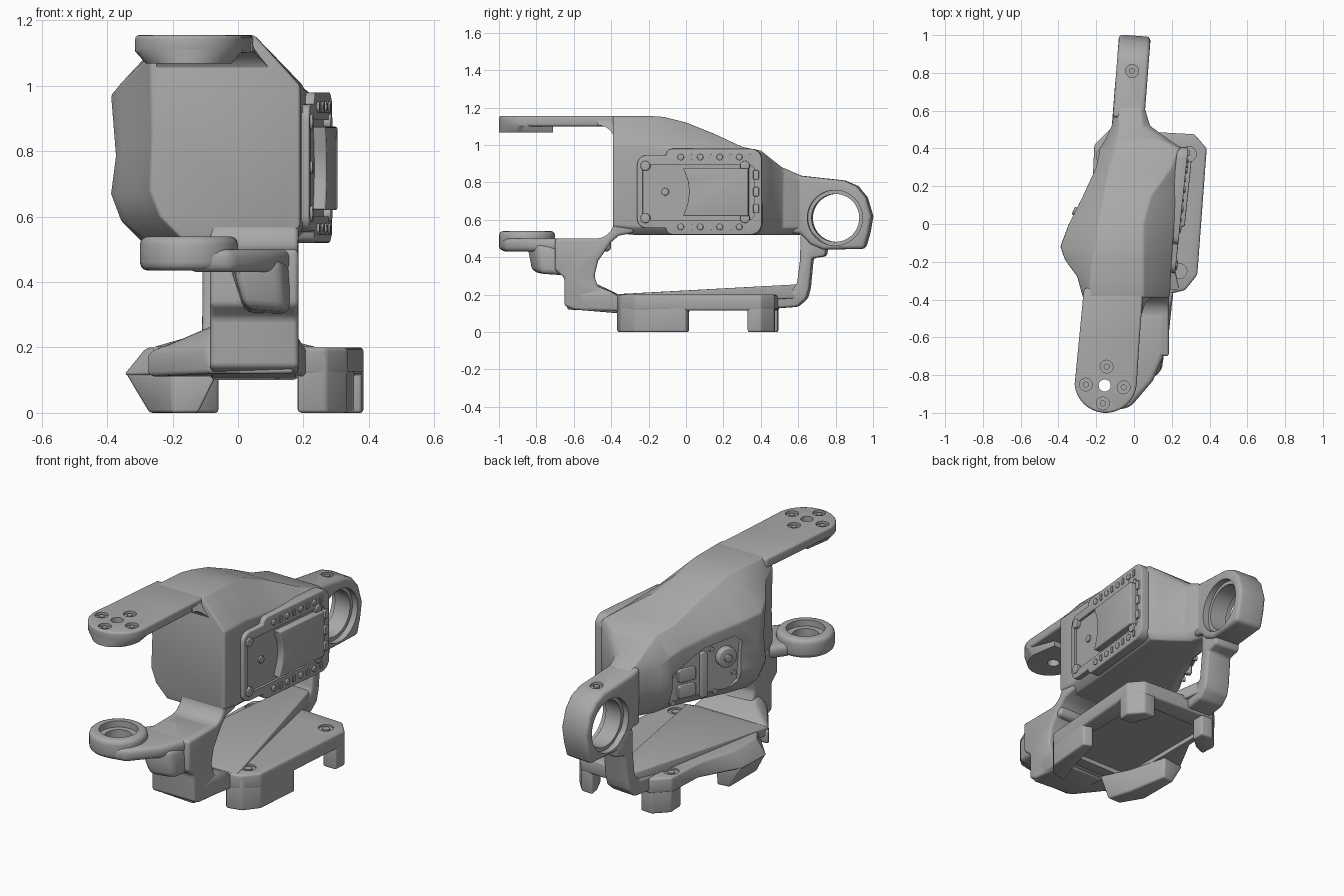
import bpy, bmesh, math
from mathutils import Matrix, Vector

if "Cube" in bpy.data.objects:
    bpy.data.objects.remove(bpy.data.objects["Cube"])

grey = bpy.data.materials.new("satin grey")
grey.use_nodes = True
COLOUR = (0.4, 0.4, 0.4, 1)
grey.diffuse_color = COLOUR
grey.node_tree.nodes["Principled BSDF"].inputs["Base Color"].default_value = COLOUR


def apply(obj, kind, **settings):
    mod = obj.modifiers.new(kind, kind)
    for key, value in settings.items():
        setattr(mod, key, value)
    bpy.ops.object.select_all(action='DESELECT')
    bpy.context.view_layer.objects.active = obj
    obj.select_set(True)
    bpy.ops.object.modifier_apply(modifier=mod.name)


def shade(obj):
    bpy.ops.object.select_all(action='DESELECT')
    bpy.context.view_layer.objects.active = obj
    obj.select_set(True)
    bpy.ops.object.shade_smooth_by_angle(angle=math.radians(35))


def loft(name, rings, bevel=0, frame=None):
    """Skin matching rings of points and cap both ends."""
    bm = bmesh.new()
    rows = [[bm.verts.new(p) for p in ring] for ring in rings]
    for a, b in zip(rows, rows[1:]):
        for i in range(len(a)):
            j = (i + 1) % len(a)
            bm.faces.new((a[i], a[j], b[j], b[i]))
    bm.faces.new(rows[0][::-1])
    bm.faces.new(rows[-1])
    bmesh.ops.recalc_face_normals(bm, faces=bm.faces)
    if frame:
        bm.transform(frame)
    mesh = bpy.data.meshes.new(name)
    bm.to_mesh(mesh)
    bm.free()
    mesh.materials.append(grey)
    obj = bpy.data.objects.new(name, mesh)
    bpy.context.collection.objects.link(obj)
    if bevel:
        apply(obj, 'BEVEL', width=bevel, segments=3, limit_method='ANGLE',
              angle_limit=math.radians(32))
    shade(obj)
    return obj


def prism(name, pts, lo, hi, bevel=0, frame=None):
    return loft(name, [[(u, v, w) for u, v in pts] for w in (lo, hi)], bevel, frame)


def arc(u, v, r, start=0, end=360, n=32):
    full = abs(end - start) == 360
    angles = [math.radians(start + (end - start) * i / (n if full else n - 1)) for i in range(n)]
    return [(u + r * math.cos(a), v + r * math.sin(a)) for a in angles]


def rounded(u0, v0, u1, v1, r):
    return (arc(u1 - r, v1 - r, r, 0, 90, 6) + arc(u0 + r, v1 - r, r, 90, 180, 6)
            + arc(u0 + r, v0 + r, r, 180, 270, 6) + arc(u1 - r, v0 + r, r, 270, 360, 6))


def cut(obj, pts, lo, hi, frame=None):
    tool = prism("cutter", pts, lo, hi, 0, frame)
    tool.hide_render = True
    apply(obj, 'BOOLEAN', operation='DIFFERENCE', solver='EXACT', object=tool)
    bpy.data.objects.remove(tool)
    shade(obj)


def sideways(degrees=0, origin=(0, 0, 0)):
    """Local u, v, w become world y, z, x, turned about z."""
    swap = Matrix(((0, 0, 1, 0), (1, 0, 0, 0), (0, 1, 0, 0), (0, 0, 0, 1)))
    return Matrix.Translation(Vector(origin)) @ Matrix.Rotation(math.radians(degrees), 4, 'Z') @ swap


SIDE = sideways()

# Main body: y, left, right, bottom, top, ridge left, ridge right, both shoulders
stations = [
    (-.39, -.27, .19, .53, 1.155, -.24, .05, 1.0, 1.09),
    (-.28, -.3, .195, .52, 1.155, -.23, .05, 1.0, 1.06),
    (-.19, -.365, .2, .52, 1.155, -.22, .05, 1.0, 1.0),
    (-.12, -.39, .205, .52, 1.15, -.2, .05, .99, .97),
    (0, -.345, .215, .52, 1.12, -.19, .05, .98, .95),
    (.15, -.27, .23, .52, 1.06, -.16, .09, .97, .92),
    (.3, -.2, .245, .52, .99, -.13, .2, .96, .88),
    (.4, -.18, .255, .52, .97, -.1, .235, .945, .86),
    (.45, -.15, .18, .52, .93, -.09, .14, .9, .82),
    (.52, -.118, .085, .52, .875, -.08, .05, .845, .8),
    (.62, -.1, .055, .52, .835, -.08, .04, .81, .79)]
rings = []
for y, left, right, low, top, tl, tr, sr, sl in stations:
    mid = (low + sl) / 2
    waist = left + .08 * max(0, -left - .2)
    rings.append([(x, y, z) for x, z in (
        (tl, top), (tr, top), (right, sr), (right, low + .04), (right - .04, low),
        (left + .1, low), (left + .03, low + .07), (left, low + .15), (waist, mid + .04), (left, sl))])
body = loft("body_shell", rings, .02)

# Servo pocket in the right flank
flank = sideways(155, (-.276, .14, 0))
pocket = [(-.26, .545), (.05, .545), (.15, .62), (.165, .84), (.12, .88), (-.06, .85),
          (-.2, .775), (-.26, .75)]
cut(body, pocket, -.035, .2, flank)
prism("servo_horn", arc(.08, .765, .055), -.05, .0, .006, flank)
prism("servo_hub", arc(.08, .765, .022, n=16), -.02, .012, .003, flank)
for v in (.59, .68):
    prism("servo_block", rounded(-.2, v, -.1, v + .07, .01), -.05, -.015, .004, flank)
prism("servo_rail", rounded(-.07, .57, -.035, .82, .008), -.05, -.01, .004, flank)
for u, v in ((-.23, .73), (-.23, .57), (0, .82), (.13, .66), (.02, .58)):
    prism("pocket_screw", arc(u, v, .014, n=12), -.05, -.025, 0, flank)

# Upper arm plate with a thicker screw pad at the tip
tip = arc(-.15, -.835, .165, 185, 355, 18)
arm = prism("upper_arm", [(.05, -.34), (-.265, -.34), (-.29, -.6)] + tip + [(.03, -.6)],
            1.1, 1.155, .012)
low_pad = [(-.15 + (x + .15) * .8, y * .97 - .03, 1.068) for x, y in tip]
pad_back = [(-.04, -.71), (-.26, -.71)]
pad = loft("upper_arm_pad", [
    [(x, y, 1.068) for x, y in pad_back] + low_pad,
    [(x, y, 1.105) for x, y in pad_back + tip],
    [(x, y, 1.125) for x, y in pad_back + tip]])
for part in (arm, pad):
    cut(part, arc(-.155, -.855, .032), 1, 1.2)
for x, y in ((-.255, -.85), (-.145, -.755), (-.055, -.865), (-.165, -.95)):
    cut(arm, arc(x, y, .034, n=20), 1.14, 1.2)
    prism("arm_screw", arc(x, y, .016, n=12), 1.13, 1.15)

# Curved web under the upper arm, widening toward the body
web = arc(-.47, 1.015, .09, 90, 0, 8) + [(-.35, 1.015), (-.35, 1.13), (-.47, 1.13)]
loft("upper_web", [[(x0 + (k * (1.105 - min(z, 1.105))), y, z) for y, z in web]
                   for x0, k in ((-.245, -.1), (.045, 1.0))], 0)

# Lower arm: ring, bend and front column
ring = prism("lower_ring", arc(-.15, -.85, .15), .435, .54, .025)
link = prism("lower_link", [(-.15, -.995), (-.02, -.97), (.1, -.83), (.165, -.68), (.18, -.4),
                            (-.08, -.4), (-.07, -.6), (-.15, -.71)], .43, .5, .025)
for part in (ring, link):
    cut(part, arc(-.15, -.85, .07), .3, .7)
    cut(part, arc(-.15, -.85, .1), .505, .7)
loft("link_block", [[(.02, -.83, .32), (.15, -.78, .31), (.17, -.6, .3), (.02, -.6, .3)],
                    [(-.02, -.86, .47), (.13, -.8, .47), (.175, -.6, .47), (-.04, -.6, .47)]], .03)
prism("front_column", [(-.7, .5), (-.7, .33), (-.65, .29), (-.65, .14), (-.6, .12), (-.36, .1),
                       (-.36, .2), (-.47, .24), (-.49, .3), (-.47, .38), (-.4, .48), (-.36, .515),
                       (-.28, .53), (-.28, .6)] + arc(-.48, .595, .095, 0, -90, 8),
      -.085, .185, .015, SIDE)
loft("column_skirt", [
    [(-.28, -.34, .11), (-.08, -.62, .12), (.17, -.64, .12), (.21, -.34, .11)],
    [(-.28, -.34, .19), (-.1, -.58, .2), (.18, -.62, .2), (.21, -.34, .19)],
    [(-.1, -.46, .25), (-.07, -.54, .28), (.17, -.6, .28), (.17, -.46, .24)]], .015)

# Rear arm with the pivot eye, set at a slight angle
tilt = sideways(-4.4, (-.072, 0, 0))
eye = prism("rear_arm", [(.56, .53), (.56, .85), (.62, .835), (.85, .81), (.92, .78), (.97, .72),
                         (1.0, .62), (.985, .53), (.96, .445), (.74, .44), (.67, .47), (.62, .525)],
            -.084, .084, .02, tilt)
cut(eye, arc(.805, .61, .128, n=48), -.3, .3, tilt)
for lo in (-.3, .05):
    cut(eye, arc(.805, .61, .148, n=48), lo, lo + .25, tilt)
cut(eye, arc(-.01, .81, .034, n=20), .8, .9)
prism("eye_screw", arc(-.01, .81, .015, n=12), .78, .812)

# Rear strut down to the base
prism("rear_strut", [(.76, .46), (.75, .405), (.68, .395), (.665, .24), (.65, .18), (.6, .135),
                     (.4, .12), (.4, .2), (.56, .215), (.6, .26), (.615, .38), (.62, .53), (.68, .53)],
      -.085, .07, .014, tilt)
loft("base_ramp", [[(-.26, -.37, .15), (.24, -.35, .15), (.24, -.35, .203), (-.26, -.36, .203)],
                   [(-.09, .6, .18), (.04, .6, .18), (.03, .6, .255), (-.08, .6, .255)]], .008)

# Base deck with its sloped right flank, and four feet
outline = [(-.13, .5), (.32, .475), (.385, .4), (.335, -.27), (.27, -.35), (.15, -.38), (-.2, -.37),
           (-.35, -.22), (-.34, -.02), (-.22, .2), (-.21, .42)]
inner = [(max(x, -.28), y) for x, y in outline]
deck = loft("base_deck", [[(x, y, z) for x, y in pts]
                          for pts, z in ((outline, .115), (inner, .2))], .012)
cut(deck, rounded(-.18, -.28, .27, .38, .04), 0, .14)
feet = {
    "front_left_foot": [(.18, -.37), (.27, -.35), (.333, -.27), (.355, 0), (.3, .02), (.24, -.2)],
    "rear_left_foot": [(.3, .33), (.378, .33), (.384, .4), (.32, .472), (.25, .475), (.26, .42)],
    "rear_right_foot": [(-.2, .33), (-.13, .36), (-.06, .42), (-.06, .49), (-.13, .495), (-.205, .42)]}
for name, pts in feet.items():
    prism(name, pts, 0, .18, .01)
low_foot = [(-.2, -.36), (-.12, -.36), (-.16, -.22), (-.2, .01), (-.27, 0), (-.27, -.24)]
high_foot = [(-.2, -.36), (-.06, -.36), (-.14, -.2), (-.2, .02), (-.338, 0), (-.342, -.22)]
loft("front_right_foot", [[(x, y, z) for x, y in pts]
                          for pts, z in ((low_foot, 0), (high_foot, .12))], .01)
for x, y in ((.29, .37), (.24, -.25), (-.16, .36)):
    cut(deck, arc(x, y, .04, n=24), .19, .25)
    prism("deck_screw", arc(x, y, .02, n=12), .15, .197)

# Servo cover on the left side: rimmed tray, raised panel, bosses
cover = sideways(-6, (.2, -.26, 0))
outer = rounded(0, .555, .6, .945, .05)[6:18] + arc(.19, .555, .035, 180, 270, 4)
outer += rounded(.16, .52, .67, .98, .06)[18:] + rounded(.16, .52, .67, .98, .06)[:6]
outer += arc(.19, .945, .035, 90, 180, 4)
tray = prism("servo_cover", outer, -.04, .018, .006, cover)
cut(tray, rounded(.03, .6, .63, .895, .03), .004, .1, cover)
prism("cover_panel", [(.6, .62), (.6, .875), (.25, .875), (.275, .81), (.283, .75), (.275, .69),
                      (.25, .62)], -.02, .042, .006, cover)
for v in (.562, .935):
    for i in range(4):
        u = .235 + .105 * i
        prism("cover_boss", arc(u, v, .017, n=16), 0, .026, .004, cover)
        prism("cover_rib", rounded(u + .042, v - .018, u + .06, v + .018, .005), 0, .024, 0, cover)
    for u in (.045, .58):
        prism("corner_screw", arc(u, .75 + (v - .75) * .75, .026, n=20), 0, .026, .004, cover)
for v in (.66, .75, .84):
    prism("end_clip", rounded(.625, v - .025, .655, v + .025, .008), 0, .028, .003, cover)
prism("cover_pin", arc(.15, .75, .02, n=20), -.01, .014, .003, cover)
